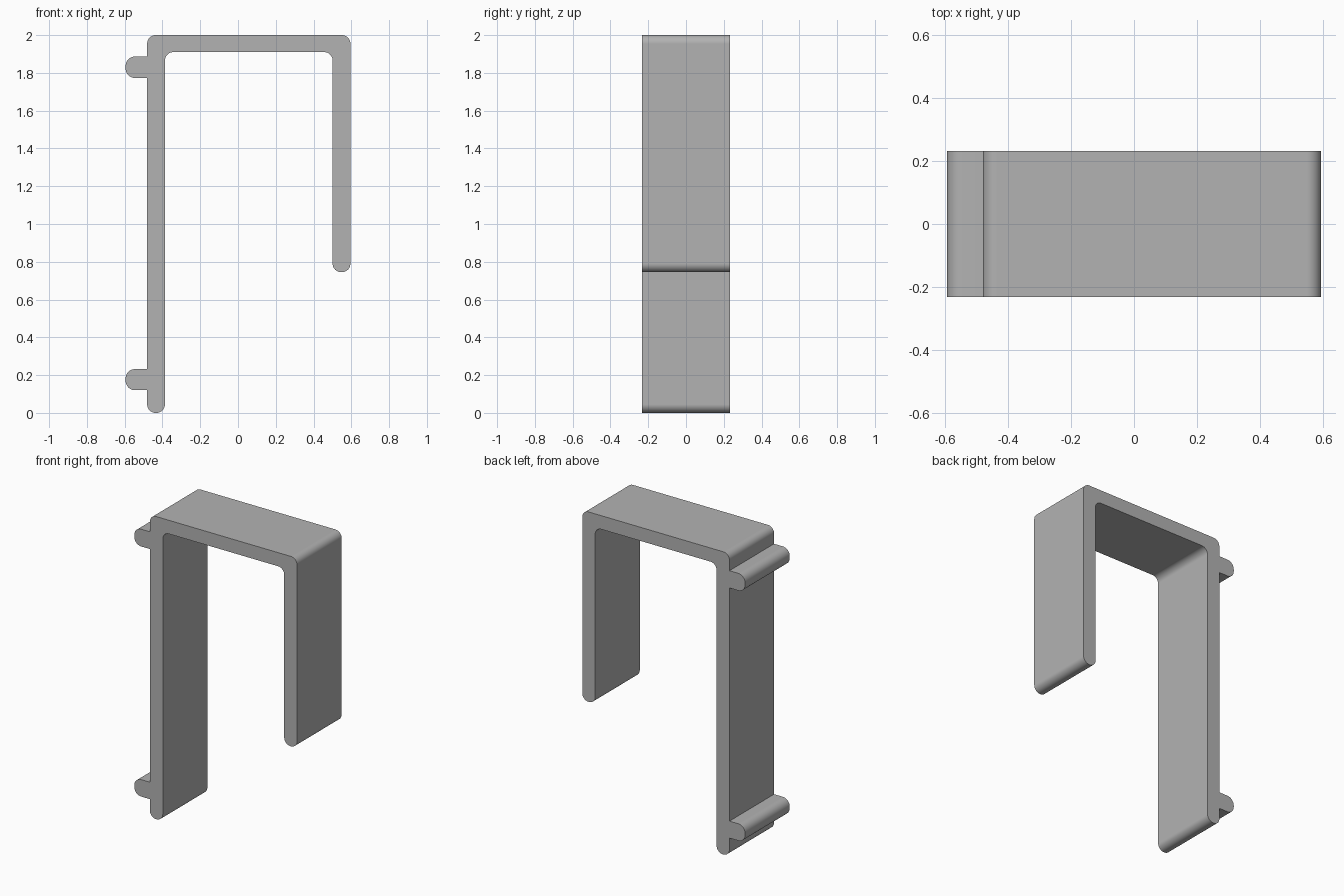
import bpy, bmesh, math
from mathutils import Vector

cube = bpy.data.objects.get("Cube")
if cube:
    bpy.data.objects.remove(cube, do_unlink=True)

HALF_DEPTH = 0.233
STEPS = 10
R = 0.045       # corner radius of the strip
PEG_R = 0.05    # corner radius of the peg ends


def rounded_outline(corners):
    """Replace each (x, z, radius) right-angle corner by an arc."""
    points = []
    for i, (x, z, r) in enumerate(corners):
        p = Vector((x, z))
        if r == 0:
            points.append(p)
            continue
        to_prev = (Vector(corners[i - 1][:2]) - p).normalized()
        to_next = (Vector(corners[(i + 1) % len(corners)][:2]) - p).normalized()
        centre = p + (to_prev + to_next) * r
        for k in range(STEPS + 1):
            a = math.pi / 2 * k / STEPS
            points.append(centre - to_next * r * math.cos(a) - to_prev * r * math.sin(a))
    return points


def peg(low, high):
    """Stub on the outer side of the long leg, listed downwards."""
    return [(-0.481, high, 0), (-0.595, high, PEG_R),
            (-0.595, low, PEG_R), (-0.481, low, 0)]


# Bracket outline: top, pegs, long leg, inner opening, short leg
outline = rounded_outline(
    [(0.595, 2, R), (-0.481, 2, R)]
    + peg(1.773, 1.887) + peg(0.12, 0.232)
    + [(-0.481, 0, R), (-0.387, 0, R), (-0.387, 1.91, R),
       (0.501, 1.91, R), (0.501, 0.745, R), (0.595, 0.745, R)])

# Extrude the outline through the depth
bm = bmesh.new()
face = bm.faces.new([bm.verts.new((p.x, -HALF_DEPTH, p.y)) for p in outline])
back = bmesh.ops.extrude_face_region(bm, geom=[face], use_keep_orig=True)
bmesh.ops.translate(bm, vec=(0, 2 * HALF_DEPTH, 0),
                    verts=[v for v in back["geom"] if isinstance(v, bmesh.types.BMVert)])
bmesh.ops.recalc_face_normals(bm, faces=bm.faces[:])
mesh = bpy.data.meshes.new("hook_bracket")
bm.to_mesh(mesh)
bm.free()
bracket = bpy.data.objects.new("hook_bracket", mesh)
bpy.context.collection.objects.link(bracket)

# Plain grey material
grey = bpy.data.materials.new("light_grey")
grey.use_nodes = True
colour = (0.45, 0.45, 0.45, 1)
grey.diffuse_color = colour
grey.node_tree.nodes["Principled BSDF"].inputs["Base Color"].default_value = colour
mesh.materials.append(grey)

# Smooth rounded corners, flat strips and crisp side edges
bpy.ops.object.select_all(action="DESELECT")
bracket.select_set(True)
bpy.context.view_layer.objects.active = bracket
bpy.ops.object.shade_smooth_by_angle(angle=math.radians(30))
weighted = bracket.modifiers.new("flat_faces", "WEIGHTED_NORMAL")
weighted.keep_sharp = True
